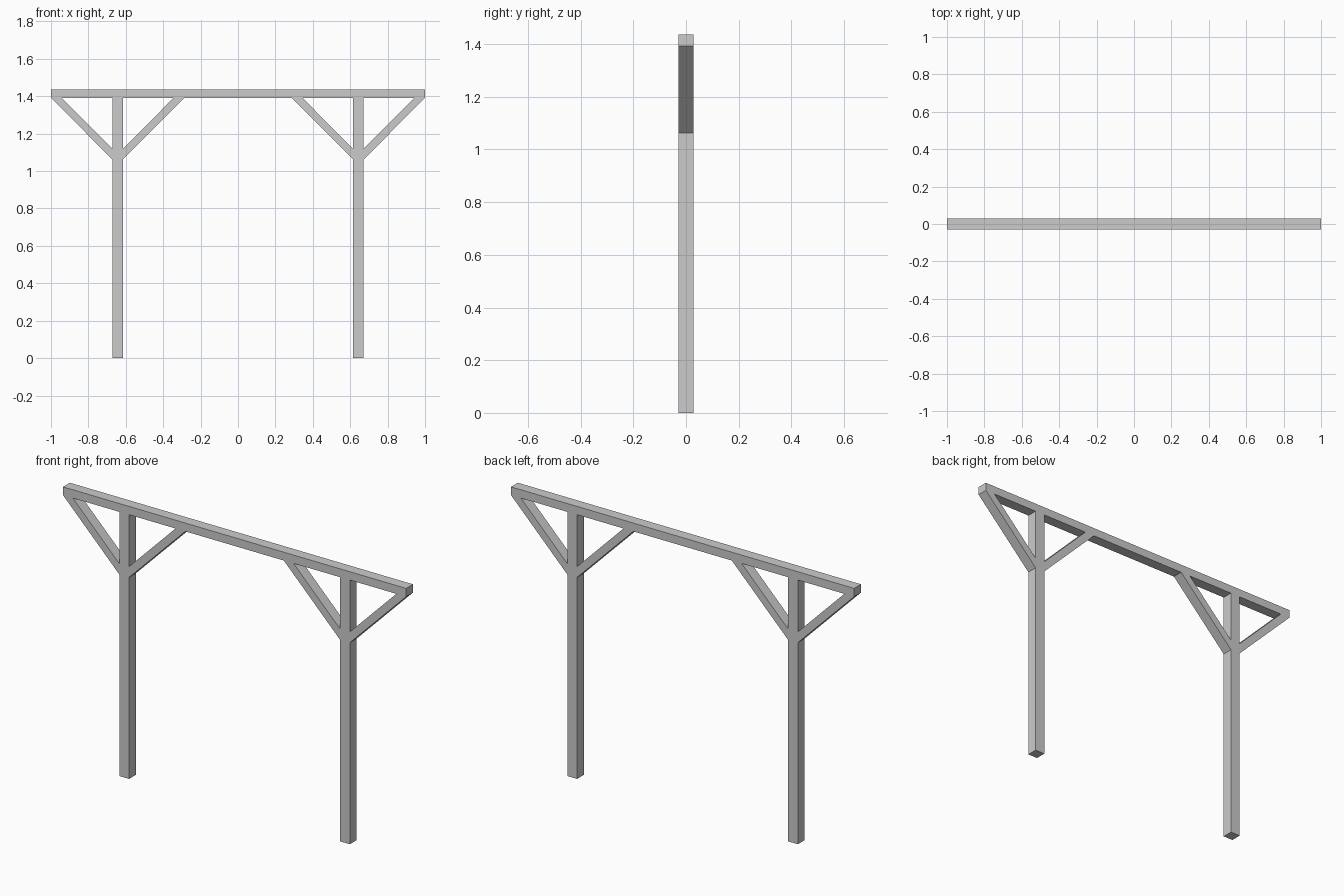
import bpy, bmesh

if "Cube" in bpy.data.objects:
    bpy.data.objects.remove(bpy.data.objects["Cube"])

W = 0.057            # timber thickness
H = W / 2
TOP, UNDER = 1.436, 1.392
POST_X = 0.6435
BRACE_LOW = 1.062    # where the brace's lower edge meets the post


def extrude_profile(name, pts):
    """Extrude an x-z outline through the full timber depth in y."""
    bm = bmesh.new()
    face = bm.faces.new([bm.verts.new((x, -H, z)) for x, z in pts])
    ext = bmesh.ops.extrude_face_region(bm, geom=[face])
    verts = [g for g in ext["geom"] if isinstance(g, bmesh.types.BMVert)]
    bmesh.ops.translate(bm, verts=verts, vec=(0, W, 0))
    bmesh.ops.recalc_face_normals(bm, faces=bm.faces)
    mesh = bpy.data.meshes.new(name)
    bm.to_mesh(mesh)
    bm.free()
    obj = bpy.data.objects.new(name, mesh)
    bpy.context.collection.objects.link(obj)
    return obj


# top beam
extrude_profile("top_beam", [(-1, UNDER), (1, UNDER), (1, TOP), (-1, TOP)])

for side, s in (("left", -1), ("right", 1)):
    cx = s * POST_X
    # upright post
    extrude_profile(side + "_post", [(cx - H, 0), (cx + H, 0),
                                     (cx + H, UNDER), (cx - H, UNDER)])
    # diagonal braces, mitred to post and beam
    run = 1 - POST_X
    for place, d in (("outer", s), ("inner", -s)):
        extrude_profile(side + "_" + place + "_brace",
                        [(cx + d * H, BRACE_LOW), (cx + d * run, UNDER),
                         (cx + d * (run - W), UNDER), (cx + d * H, BRACE_LOW + W)])
